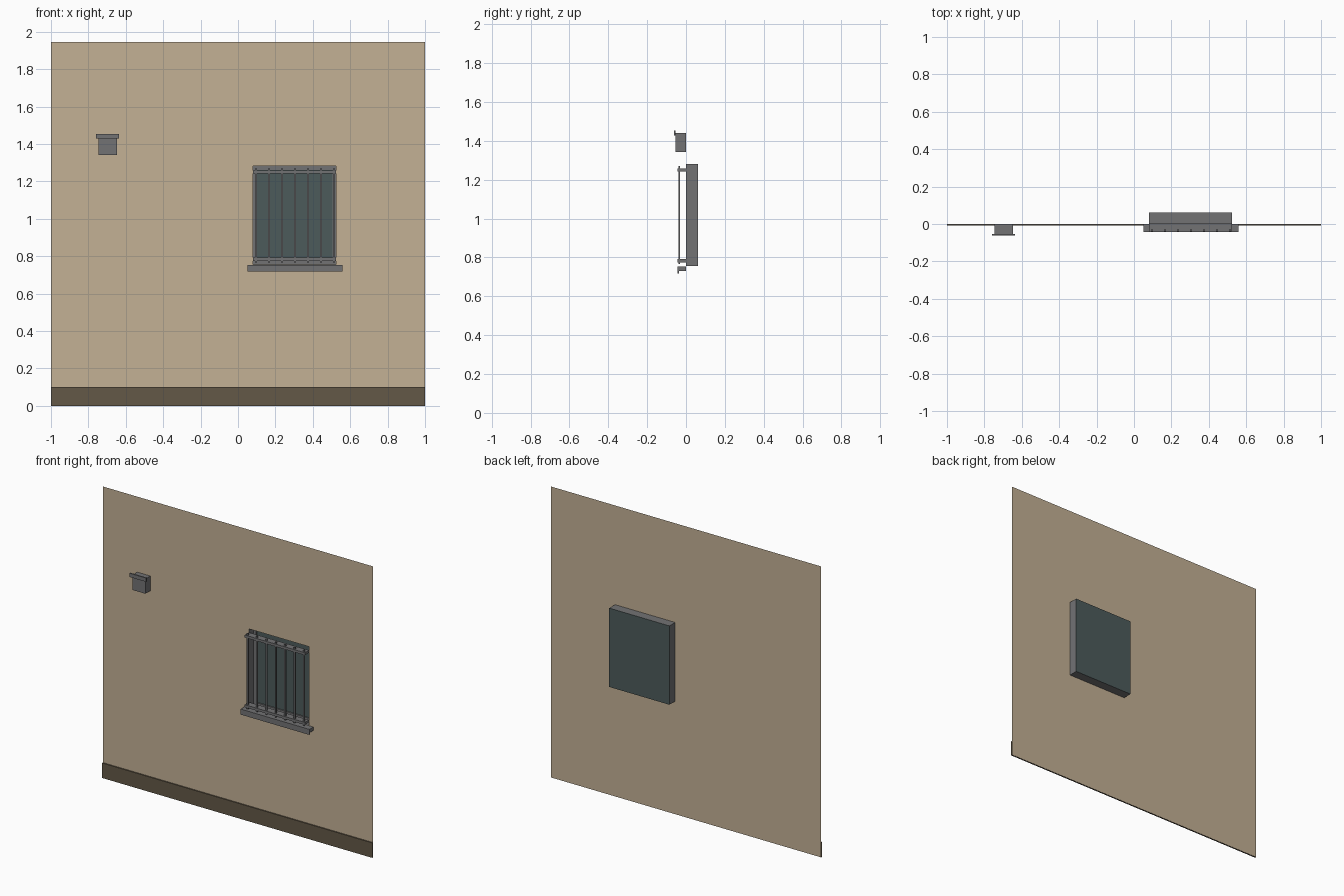
import bpy
import bmesh

cube = bpy.data.objects.get("Cube")
if cube:
    bpy.data.objects.remove(cube, do_unlink=True)


def material(name, colour):
    m = bpy.data.materials.new(name)
    m.use_nodes = True
    m.diffuse_color = (*colour, 1)
    bsdf = next(n for n in m.node_tree.nodes if n.type == 'BSDF_PRINCIPLED')
    bsdf.inputs["Base Color"].default_value = (*colour, 1)
    return m


PLASTER = material("tan plaster", (0.55, 0.44, 0.30))
BASE = material("dark brown", (0.125, 0.098, 0.063))
METAL = material("grey metal", (0.17, 0.17, 0.175))
GLASS = material("dark teal glass", (0.073, 0.105, 0.105))


def finish(name, bm, mat):
    mesh = bpy.data.meshes.new(name)
    bm.to_mesh(mesh)
    bm.free()
    mesh.materials.append(mat)
    ob = bpy.data.objects.new(name, mesh)
    bpy.context.collection.objects.link(ob)
    return ob


def add_box(bm, x, y, z):
    """Add a box from (low, high) ranges on each axis."""
    verts = bmesh.ops.create_cube(bm, size=1)["verts"]
    for v in verts:
        v.co = [r[0] if c < 0 else r[1] for c, r in zip(v.co, (x, y, z))]
    return verts


def box(name, mat, x, y, z):
    bm = bmesh.new()
    add_box(bm, x, y, z)
    return finish(name, bm, mat)


def drop_faces(ob, rule):
    """Delete faces whose normal meets the rule, leaving an open shell."""
    bm = bmesh.new()
    bm.from_mesh(ob.data)
    bm.normal_update()
    faces = [f for f in bm.faces if rule(f.normal)]
    bmesh.ops.delete(bm, geom=faces, context='FACES')
    bm.to_mesh(ob.data)
    bm.free()


WIN_X = (0.08, 0.525)
WIN_Z = (0.755, 1.282)
DEPTH = 0.061

# Thin wall sheet with a window opening
bm = bmesh.new()
xs = (-1, *WIN_X, 1)
zs = (0, *WIN_Z, 1.945)
grid = [[bm.verts.new((x, 0, z)) for x in xs] for z in zs]
for r in range(3):
    for c in range(3):
        if (r, c) != (1, 1):
            bm.faces.new((grid[r][c], grid[r][c + 1],
                          grid[r + 1][c + 1], grid[r + 1][c]))
finish("wall", bm, PLASTER)

# Baseboard strip, open at the ends and back
baseboard = box("baseboard", BASE, (-1, 1), (-0.009, -0.001), (0, 0.1))
drop_faces(baseboard, lambda n: abs(n.x) > 0.5 or n.y > 0.5)

# Window recess, glass and inner frame
reveal = box("window_reveal", METAL, WIN_X, (0, DEPTH), WIN_Z)
drop_faces(reveal, lambda n: abs(n.y) > 0.5)
box("window_glass", GLASS, WIN_X, (DEPTH - 0.004, DEPTH), WIN_Z)

bm = bmesh.new()
F = 0.02
frame_y = (DEPTH - 0.012, DEPTH - 0.003)
for side in (0, 1):
    x0 = WIN_X[0] if side == 0 else WIN_X[1] - F
    z0 = WIN_Z[0] if side == 0 else WIN_Z[1] - F
    add_box(bm, (x0, x0 + F), frame_y, WIN_Z)
    add_box(bm, (WIN_X[0] + F, WIN_X[1] - F), frame_y, (z0, z0 + F))
finish("window_frame", bm, METAL)

# Sill with a thin drip lip
bm = bmesh.new()
add_box(bm, (0.05, 0.558), (-0.036, -0.001), (0.73, 0.754))
add_box(bm, (0.05, 0.558), (-0.043, -0.036), (0.717, 0.754))
finish("window_sill", bm, METAL)

# Security grille: two rails and seven bars
bm = bmesh.new()
for z in (0.775, 1.241):
    add_box(bm, WIN_X, (-0.044, 0), (z, z + 0.017))
finish("grille_rails", bm, METAL)

bm = bmesh.new()
for i in range(7):
    x = 0.096 + i * 0.0695
    add_box(bm, (x - 0.005, x + 0.005), (-0.039, -0.03), (0.765, 1.27))
finish("grille_bars", bm, METAL)

# Wall lamp box with a front cap plate
box("lamp_body", METAL, (-0.745, -0.648), (-0.053, -0.001), (1.342, 1.441))
box("lamp_cap", METAL, (-0.76, -0.637), (-0.062, -0.053), (1.428, 1.453))
